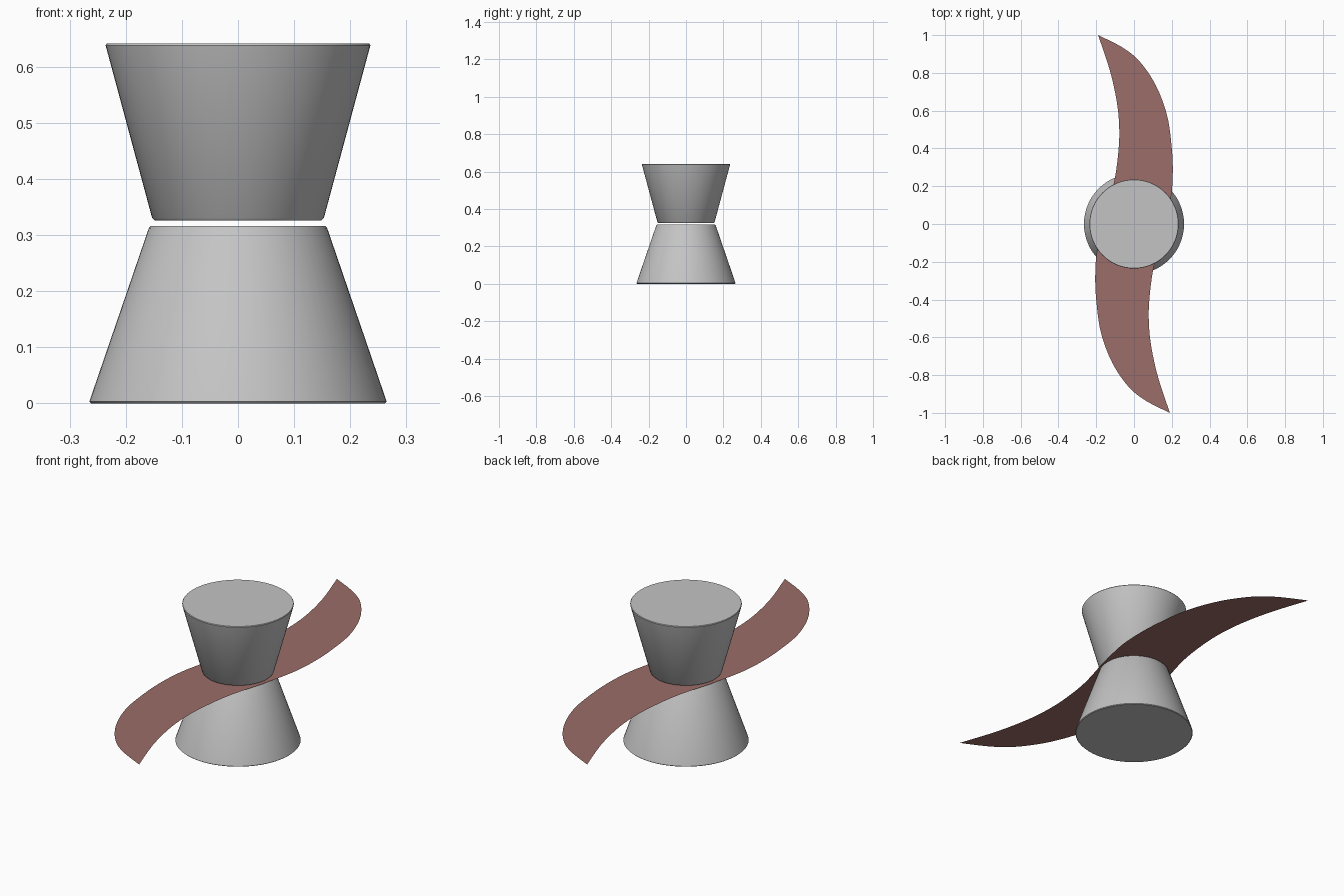
import bpy, bmesh, math

if "Cube" in bpy.data.objects:
    bpy.data.objects.remove(bpy.data.objects["Cube"])


def material(name, rgb):
    m = bpy.data.materials.new(name)
    m.diffuse_color = (*rgb, 1)
    m.use_nodes = True
    m.node_tree.nodes["Principled BSDF"].inputs["Base Color"].default_value = m.diffuse_color
    return m


grey = material("light grey metal", (0.55, 0.55, 0.55))
rust = material("dusty red", (0.33, 0.155, 0.14))


def add_object(name, bm, mat):
    me = bpy.data.meshes.new(name)
    bm.to_mesh(me)
    bm.free()
    me.materials.append(mat)
    ob = bpy.data.objects.new(name, me)
    bpy.context.collection.objects.link(ob)
    return ob


def lathe(name, profile, mat, sides=64):
    """Closed turned solid from (radius, height) points, bottom to top."""
    bm = bmesh.new()
    rings = [[bm.verts.new((r * math.cos(2 * math.pi * i / sides),
                            r * math.sin(2 * math.pi * i / sides), z))
              for i in range(sides)] for r, z in profile]
    for a, b in zip(rings, rings[1:]):
        for i in range(sides):
            j = (i + 1) % sides
            bm.faces.new((a[i], a[j], b[j], b[i]))
    bm.faces.new(rings[0][::-1])
    bm.faces.new(rings[-1])
    ob = add_object(name, bm, mat)
    bpy.ops.object.select_all(action='DESELECT')
    bpy.context.view_layer.objects.active = ob
    ob.select_set(True)
    bpy.ops.object.shade_smooth_by_angle(angle=math.radians(30))


# Two tapered hubs with slightly eased rims
lathe("lower_hub", [(0.262, 0), (0.265, 0.003), (0.159, 0.312), (0.155, 0.316)], grey)
lathe("upper_hub", [(0.149, 0.326), (0.153, 0.330), (0.236, 0.638), (0.234, 0.641)], grey)


def spline(pts, steps=6):
    """Catmull-Rom curve through the points, without the last one."""
    p = [pts[0]] + pts + [pts[-1]]
    out = []
    for k in range(1, len(p) - 2):
        for s in range(steps):
            t = s / steps
            out.append(tuple(0.5 * (2 * b + (c - a) * t
                                    + (2 * a - 5 * b + 4 * c - d) * t * t
                                    + (3 * b - a - 3 * c + d) * t ** 3)
                             for a, b, c, d in zip(*p[k - 1:k + 3])))
    return out


# Flat S-shaped blade: one edge from tip to tip, then the same edge turned half round
edge = [(0.19, -1.0), (0.127, -0.81), (0.09, -0.64), (0.078, -0.5), (0.084, -0.37),
        (0.106, -0.22), (0.155, -0.04), (0.194, 0.13), (0.205, 0.26), (0.2, 0.40),
        (0.175, 0.575), (0.115, 0.735), (0.03, 0.86), (-0.06, 0.934), (-0.19, 1.0)]
half = spline(edge)
n = len(half)
bm = bmesh.new()
right = [bm.verts.new((x, y, 0.321)) for x, y in half]
left = [bm.verts.new((-x, -y, 0.321)) for x, y in half]
# Strips across the blade, pairing each edge with the opposite one
for i in range(1, n - 1):
    bm.faces.new((right[i], right[i + 1], left[n - i - 1], left[n - i]))
bm.faces.new((right[0], right[1], left[n - 1]))
bm.faces.new((right[n - 1], left[0], left[1]))
add_object("blade", bm, rust)
